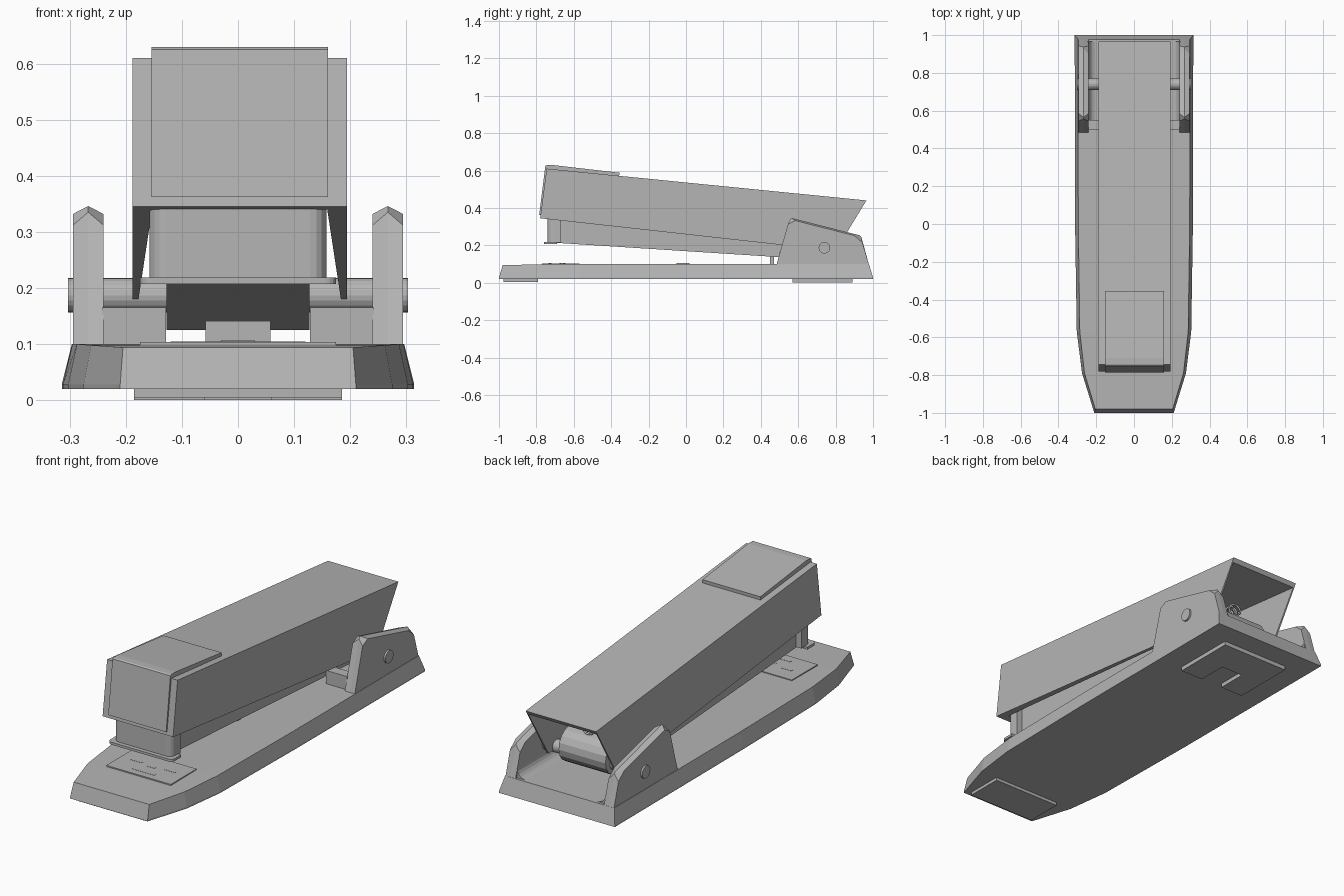
import bpy, bmesh, math

if "Cube" in bpy.data.objects:
    bpy.data.objects.remove(bpy.data.objects["Cube"])

# Darker grey shared by all parts
GREY = bpy.data.materials.new("mid_grey")
GREY.diffuse_color = (.46, .46, .46, 1)
GREY.use_nodes = True
GREY.node_tree.nodes["Principled BSDF"].inputs["Base Color"].default_value = GREY.diffuse_color


def loft(name, rings, mirror=False):
    """Skin a list of closed rings and cap both ends."""
    bm = bmesh.new()
    vs = [[bm.verts.new(p) for p in r] for r in rings]
    n = len(vs[0])
    for a, b in zip(vs, vs[1:]):
        for i in range(n):
            j = (i + 1) % n
            bm.faces.new((a[i], a[j], b[j], b[i]))
    bm.faces.new(vs[0])
    bm.faces.new(vs[-1])
    bmesh.ops.recalc_face_normals(bm, faces=bm.faces)
    me = bpy.data.meshes.new(name)
    bm.to_mesh(me)
    bm.free()
    me.materials.append(GREY)
    ob = bpy.data.objects.new(name, me)
    bpy.context.collection.objects.link(ob)
    if mirror:
        ob.modifiers.new("mirror", 'MIRROR')
    return ob


def side_prism(name, prof, x0, x1, mirror=False):
    return loft(name, [[(x, y, z) for y, z in prof] for x in (x0, x1)], mirror)


def flat_prism(name, outline, z0, z1, mirror=False):
    return loft(name, [[(x, y, z) for x, y in outline] for z in (z0, z1)], mirror)


def box(name, x, y, z, mirror=False):
    return flat_prism(name, [(x[0], y[0]), (x[1], y[0]), (x[1], y[1]), (x[0], y[1])],
                      z[0], z[1], mirror)


def rounded(hw, y0, y1, r, steps=4):
    """Outline with rounded front corners."""
    arc = [(math.radians(90 * i / steps)) for i in range(steps + 1)]
    right = [(hw - r + r * math.sin(a), y0 + r - r * math.cos(a)) for a in arc]
    return right + [(hw, y1), (-hw, y1)] + [(-x, y) for x, y in reversed(right)]


def cylinder_x(name, x0, x1, y, z, r, n=20):
    prof = [(y + r * math.cos(2 * math.pi * i / n), z + r * math.sin(2 * math.pi * i / n))
            for i in range(n)]
    return side_prism(name, prof, x0, x1)


# Base plate: lower y, half width, upper y, upper half width, upper z
sections = [(-1, .21, -.98, .205, .094), (-.79, .275, -.79, .262, .098),
            (-.57, .303, -.57, .287, .1), (0, .312, 0, .295, .1),
            (1, .314, .978, .296, .1)]
loft("base", [[(-w, y, .02), (w, y, .02), (w, y, .028), (t, ty, tz), (-t, ty, tz), (-w, y, .028)]
              for y, w, ty, t, tz in sections])

# Rubber feet
box("front_foot", (-.185, .185), (-.975, -.79), (.005, .021))
flat_prism("rear_foot", [(-.185, .57), (-.06, .57), (-.06, .72), (.06, .72), (.06, .57),
                         (.185, .57), (.185, .89), (-.185, .89)], 0, .021)

# Anvil plate with staple grooves
box("anvil_plate", (-.175, .175), (-.77, -.57), (.09, .104))
box("anvil_groove_side", (.06, .12), (-.66, -.645), (.1, .105), True)
box("anvil_groove_front", (-.06, .06), (-.735, -.72), (.1, .105))
box("anvil_groove_rear", (-.02, .02), (-.675, -.665), (.1, .105))
box("base_rivet", (-.03, .03), (-.05, .02), (.09, .106))

# Hinge ears with chamfered corners
ear_side = [(.482, .09), (.545, .312), (.585, .332), (.9, .252), (.943, .215), (.98, .09)]
ear_mid = [(.482, .09), (.556, .335), (.565, .346), (.93, .253), (.937, .245), (.98, .09)]
loft("hinge_ear", [[(x, y, z) for y, z in p]
                   for x, p in ((.24, ear_side), (.267, ear_mid), (.294, ear_side))], True)

# Concave fillets where the ears meet the base
r = .045
fillet = [(.245, .095), (.195, .095)] + [
    (.195 + r * math.sin(a), .1 + r - r * math.cos(a))
    for a in [math.radians(18 * i) for i in range(6)]] + [(.245, .1 + r)]
loft("ear_fillet", [[(x, y, z) for x, z in fillet] for y in (.55, .965)], True)
box("hinge_block", (.128, .242), (.5, .55), (.095, .165), True)
box("stop_post", (-.058, .058), (.45, .47), (.095, .155))

# Hinge pin
cylinder_x("hinge_pin", -.303, .303, .74, .187, .031)

# Staple magazine with rounded rear
barrel = [(.72 + .085 * math.cos(math.radians(a)), .21 + .085 * math.sin(math.radians(a)))
          for a in range(-90, 91, 22)]
side_prism("magazine", [(-.72, .215), (.48, .138)] + barrel + [(.55, .29), (-.72, .36)],
           -.127, .127)

# Driver head and flange
flat_prism("driver_head", rounded(.158, -.74, -.67, .03), .215, .4)
flat_prism("head_flange", rounded(.175, -.76, -.69, .02), .207, .219)

# Top cover: shell open at the bottom and rear, walls thin towards the rear
cover = side_prism("top_cover", [(-.78, .345), (-.745, .61), (.965, .44), (.8, .17)],
                   -.188, .194)
cutter = loft("cover_cutter", [[(.003 - w, y, 0), (.003 + w, y, 0), (.003 + w, y, z),
                                (.003 - w, y, z)]
                               for y, w, z in ((-.735, .156, .585), (1.1, .187, .406))])
cutter.hide_render = True
cutter.hide_viewport = True
mod = cover.modifiers.new("hollow", 'BOOLEAN')
mod.operation = 'DIFFERENCE'
mod.solver = 'EXACT'
mod.object = cutter

# Press pad wrapped over the cover nose
side_prism("press_pad", [(-.785, .362), (-.752, .625), (-.745, .629), (-.71, .629), (-.356, .588),
                         (-.358, .56), (-.73, .595), (-.765, .362)], -.154, .16)

# Magazine spring
cu = bpy.data.curves.new("magazine_spring", 'CURVE')
cu.materials.append(GREY)
cu.dimensions = '3D'
cu.bevel_depth = .005
cu.bevel_resolution = 1
sp = cu.splines.new('POLY')
n = 96
sp.points.add(n)
for i in range(n + 1):
    a = 2 * math.pi * i / 12
    sp.points[i].co = (.028 * math.cos(a), .56 + .2 * i / n, .325 + .028 * math.sin(a), 1)
bpy.context.collection.objects.link(bpy.data.objects.new("magazine_spring", cu))
